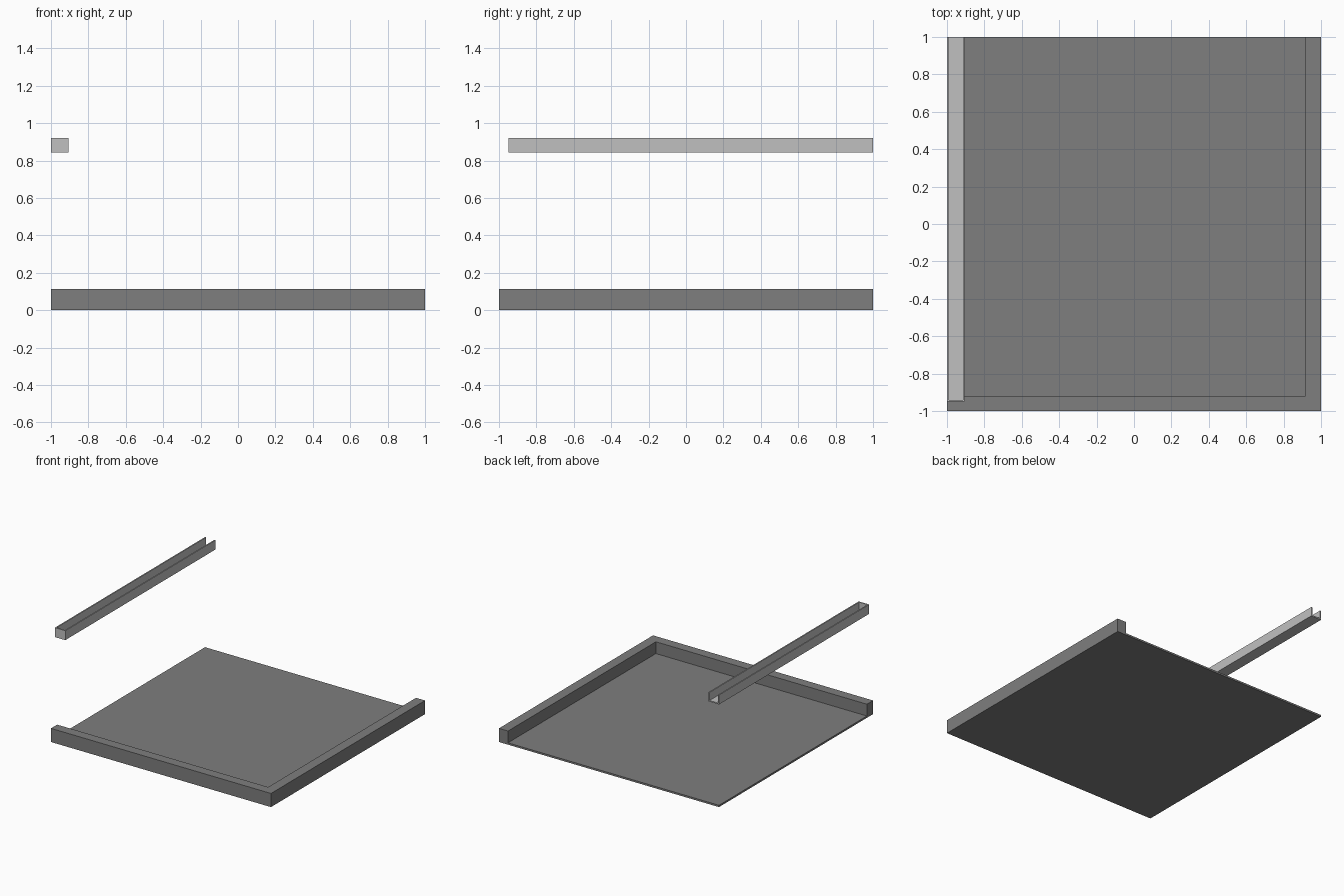
import bpy
import bmesh
from mathutils import Vector

if "Cube" in bpy.data.objects:
    bpy.data.objects.remove(bpy.data.objects["Cube"])


def material(name, value):
    m = bpy.data.materials.new(name)
    m.diffuse_color = (value, value, value, 1)
    m.use_nodes = True
    m.node_tree.nodes["Principled BSDF"].inputs["Base Color"].default_value = m.diffuse_color
    return m


def box(name, lo, hi, mat=None):
    """Axis-aligned box between two opposite corners."""
    lo, hi = Vector(lo), Vector(hi)
    bm = bmesh.new()
    bmesh.ops.create_cube(bm, size=1)
    for v in bm.verts:
        v.co = (lo + hi) / 2 + v.co * (hi - lo)
    mesh = bpy.data.meshes.new(name)
    bm.to_mesh(mesh)
    bm.free()
    if mat:
        mesh.materials.append(mat)
    ob = bpy.data.objects.new(name, mesh)
    bpy.context.collection.objects.link(ob)
    return ob


def carve(ob, lo, hi):
    """Cut a box-shaped hollow out of an object."""
    cutter = box(ob.name + "_cutter", lo, hi, ob.data.materials[0])
    cutter.hide_render = True
    mod = ob.modifiers.new("hollow", "BOOLEAN")
    mod.operation = "DIFFERENCE"
    mod.solver = "EXACT"
    mod.object = cutter
    bpy.context.view_layer.objects.active = ob
    bpy.ops.object.modifier_apply(modifier=mod.name)
    bpy.data.objects.remove(cutter)


dark_grey = material("dark_grey", 0.209)
light_grey = material("light_grey", 0.527)

# Base tray: thin floor with raised rims on the front and right only
tray = box("base_tray", (-1, -1, 0), (1, 1, 0.112), dark_grey)
carve(tray, (-1.2, -0.92, 0.015), (0.918, 1.2, 0.3))

# Gutter: thin channel, open on top and at the back, capped at the front
gutter = box("gutter", (-1, -0.95, 0.843), (-0.905, 1, 0.92), light_grey)
carve(gutter, (-0.99, -0.94, 0.853), (-0.915, 1.2, 1.1))
